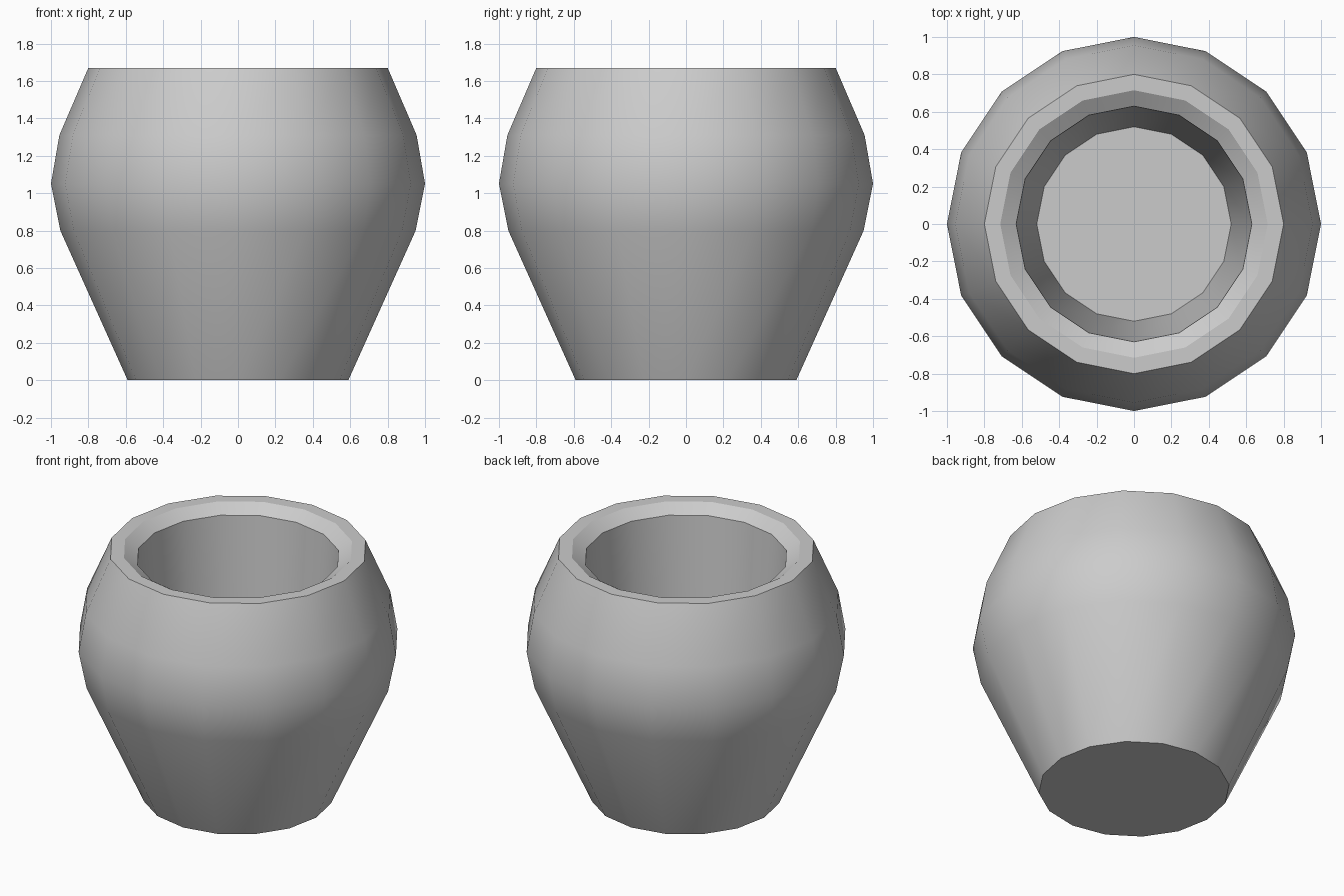
import bpy, bmesh, math

if "Cube" in bpy.data.objects:
    bpy.data.objects.remove(bpy.data.objects["Cube"])

SIDES = 16
# (radius, height): outer wall, lip, bevelled inner lip, inner wall, floor
PROFILE = [(0.59, 0), (0.95, 0.80), (1.0, 1.05), (0.955, 1.31), (0.80, 1.67),
           (0.715, 1.67), (0.63, 1.615), (0.52, 0.10)]


def ring(bm, r, z):
    return [bm.verts.new((r * math.cos(2 * math.pi * i / SIDES),
                          r * math.sin(2 * math.pi * i / SIDES), z))
            for i in range(SIDES)]


bm = bmesh.new()
rings = [ring(bm, r, z) for r, z in PROFILE]

# Walls between neighbouring rings
for a, b in zip(rings, rings[1:]):
    for i in range(SIDES):
        j = (i + 1) % SIDES
        bm.faces.new((a[i], a[j], b[j], b[i]))

# Underside and inner floor
bm.faces.new(rings[0][::-1])
bm.faces.new(rings[-1])
bmesh.ops.recalc_face_normals(bm, faces=bm.faces[:])

mesh = bpy.data.meshes.new("pot")
bm.to_mesh(mesh)
bm.free()
pot = bpy.data.objects.new("pot", mesh)
bpy.context.collection.objects.link(pot)

# Smooth sides with crisp lip and base edges
bpy.context.view_layer.objects.active = pot
pot.select_set(True)
bpy.ops.object.shade_smooth_by_angle(angle=math.radians(30))
